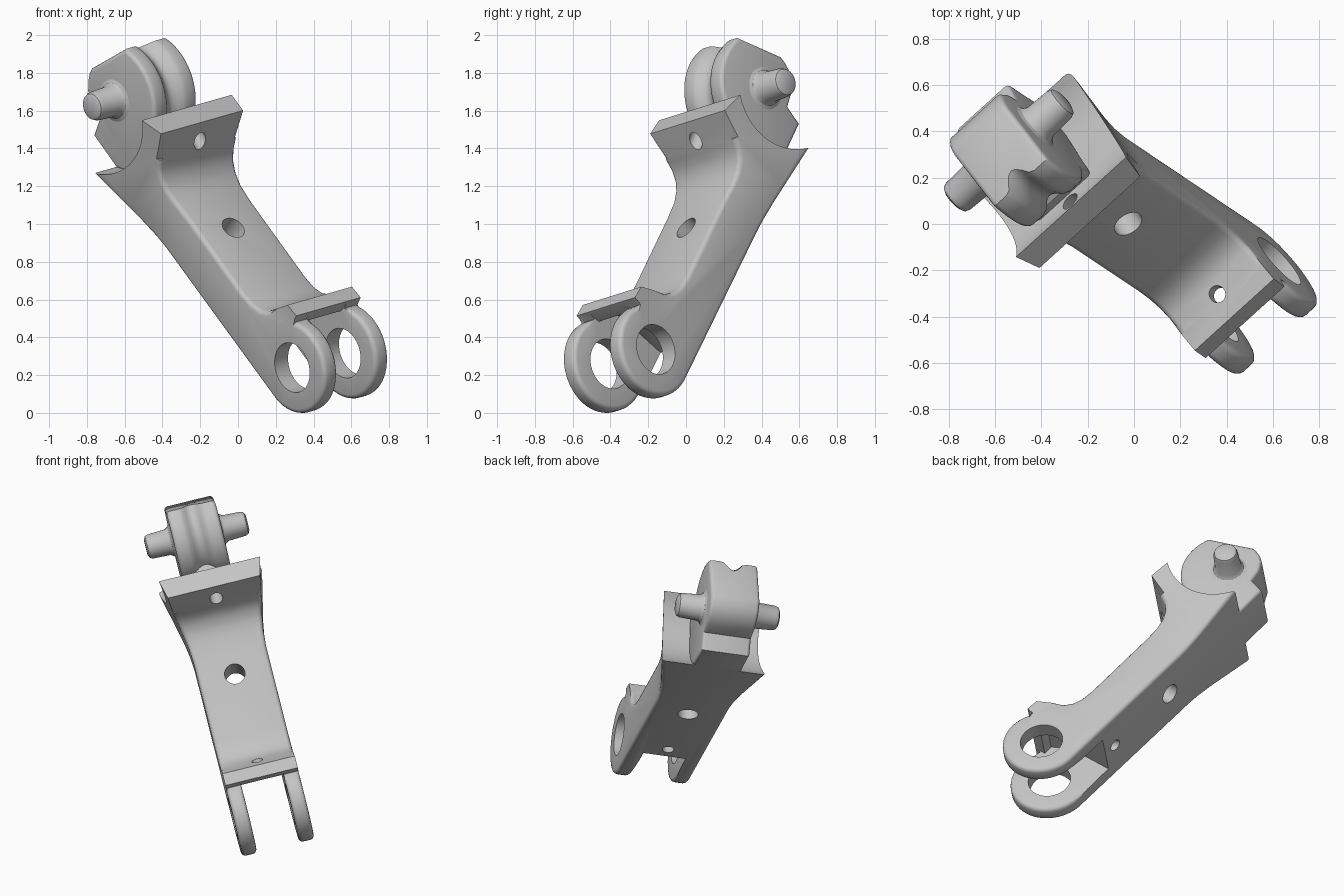
import bpy, bmesh
from math import sin, cos, radians
from mathutils import Vector, Matrix

if "Cube" in bpy.data.objects:
    bpy.data.objects.remove(bpy.data.objects["Cube"])

# Tilted frame of the link: local x = hinge axis, y = along the link, z = out of the channel
along = Vector((-0.537, 0.352, 0.766)).normalized()
hinge = Vector((0.715, 0.664, 0.221))
hinge = (hinge - along * hinge.dot(along)).normalized()
out = hinge.cross(along)
FRAME = Matrix.Translation((0.457, -0.314, 0.288)) @ Matrix((hinge, along, out)).transposed().to_4x4()
TIP = 1.83          # distance between the two hinge axes
MID = -0.02         # sideways centre of the wheel

grey = bpy.data.materials.new("plain grey")
grey.use_nodes = True
grey.diffuse_color = (0.55, 0.55, 0.55, 1)
grey.node_tree.nodes["Principled BSDF"].inputs["Base Color"].default_value = (0.55, 0.55, 0.55, 1)


def finish(bm, name):
    bmesh.ops.recalc_face_normals(bm, faces=bm.faces)
    mesh = bpy.data.meshes.new(name)
    bm.to_mesh(mesh)
    bm.free()
    mesh.materials.append(grey)
    ob = bpy.data.objects.new(name, mesh)
    bpy.context.collection.objects.link(ob)
    ob.matrix_world = FRAME
    return ob


def prism(name, points, low, high, place):
    """Extrude a closed outline between two depths; place(a, b, depth) gives the point."""
    bm = bmesh.new()
    ends = [[bm.verts.new(place(a, b, d)) for a, b in points] for d in (low, high)]
    bm.faces.new(ends[0])
    bm.faces.new(ends[1])
    n = len(points)
    for i in range(n):
        j = (i + 1) % n
        bm.faces.new((ends[0][i], ends[0][j], ends[1][j], ends[1][i]))
    return finish(bm, name)


def side_view(a, b, d):
    return (d, a, b)


def plan_view(a, b, d):
    return (b, a, d)


def arc(y, z, r, start, end, n):
    angles = [radians(start + (end - start) * i / n) for i in range(n + 1)]
    return [(y + r * cos(t), z + r * sin(t)) for t in angles]


def rod(name, start, end, r, n=32):
    """Round cutter between two local points."""
    a, b = Vector(start), Vector(end)
    turn = (b - a).to_track_quat('Z', 'Y').to_matrix().to_4x4()
    bm = bmesh.new()
    bmesh.ops.create_cone(bm, cap_ends=True, segments=n, radius1=r, radius2=r, depth=(b - a).length,
                          matrix=Matrix.Translation((a + b) / 2) @ turn)
    return finish(bm, name)


def apply(ob, mod):
    bpy.ops.object.select_all(action='DESELECT')
    bpy.context.view_layer.objects.active = ob
    ob.select_set(True)
    bpy.ops.object.modifier_apply(modifier=mod.name)


def boolean(ob, cutter, kind='DIFFERENCE'):
    cutter.hide_render = True
    mod = ob.modifiers.new("cut", 'BOOLEAN')
    mod.operation, mod.object, mod.solver = kind, cutter, 'EXACT'
    apply(ob, mod)
    bpy.data.objects.remove(cutter)


def round_side_edges(ob, width, allowed):
    """Round the convex side edges whose middle is allowed; edges along the hinge stay crisp."""
    bm = bmesh.new()
    bm.from_mesh(ob.data)
    weight = bm.edges.layers.float.new("bevel_weight_edge")
    for e in bm.edges:
        step = e.verts[1].co - e.verts[0].co
        middle = (e.verts[0].co + e.verts[1].co) / 2
        if (len(e.link_faces) == 2 and e.is_convex and e.calc_face_angle() > radians(50)
                and abs(step.x) < 0.8 * step.length and allowed(middle)):
            e[weight] = 1
    bm.to_mesh(ob.data)
    bm.free()
    mod = ob.modifiers.new("round", 'BEVEL')
    mod.width, mod.segments, mod.limit_method = width, 3, 'WEIGHT'
    mod.use_clamp_overlap = False
    apply(ob, mod)


def soft_on_body(p):
    """Everything but the pocket rim, the bores and holes, the lips and the slot end."""
    from_tip = Vector((p.y - TIP, p.z)).length
    from_lug = Vector((p.y, p.z)).length
    lip = p.z > 0.195 and p.y > 0.14
    outside = abs(p.x) > 0.2 or (abs(p.x) > 0.13 and p.y < 0.12)
    return from_tip > 0.38 and from_lug > 0.16 and outside and not lip


def smooth(ob):
    bpy.ops.object.select_all(action='DESELECT')
    bpy.context.view_layer.objects.active = ob
    ob.select_set(True)
    bpy.ops.object.shade_smooth_by_angle(angle=radians(32))


# Link body: side outline with round lug end, two lips and the hollow channel
outline = arc(0, 0, 0.25, 265, 53, 30) + [
    (0.16, 0.25), (0.24, 0.243), (0.28, 0.16), (0.32, 0.085), (0.36, 0.045), (0.42, 0.02), (0.5, 0.01),
    (1.14, 0), (1.21, 0.01), (1.27, 0.035), (1.31, 0.075), (1.34, 0.13), (1.42, 0.268),
    (1.65, 0.21), (1.65, -0.287), (1.2, -0.277)]
body = prism("link_body", outline, -0.5, 0.5, side_view)

# Width outline: straight shank that flares into the wings
edge = [(-0.4, 0.235), (1.03, 0.235), (1.13, 0.242), (1.23, 0.258), (1.33, 0.28), (1.7, 0.362)]
plan = edge + [(y, -x) for y, x in reversed(edge)]
boolean(body, prism("width_cutter", plan, -0.6, 0.6, plan_view), 'INTERSECT')

# Round pocket for the wheel, and slot between the lugs running under the lower lip
boolean(body, rod("pocket_cutter", (-0.6, TIP, 0), (0.6, TIP, 0), 0.37, 64))
slot = [(-0.5, -0.5), (0.28, -0.5), (0.28, 0.06), (0.22, 0.17), (0.157, 0.17), (0.157, 0.4), (-0.5, 0.4)]
boolean(body, prism("slot_cutter", slot, -0.137, 0.137, side_view))

# Lug bores, centre hole and cord holes
boolean(body, rod("bore_cutter", (-0.5, 0, 0), (0.5, 0, 0), 0.135, 40))
boolean(body, rod("centre_hole_cutter", (0, 0.9, -0.5), (0, 0.9, 0.3), 0.065))
boolean(body, rod("upper_cord_cutter", (0, 1.2, 0.165), (0, 1.62, 0.185), 0.041))
boolean(body, rod("lower_cord_cutter", (0, 0.17, 0.11), (0, 0.42, 0.165), 0.036))
boolean(body, rod("back_hole_cutter", (0, 0.42, -0.35), (0, 0.22, 0.05), 0.036))
round_side_edges(body, 0.025, soft_on_body)
smooth(body)

# Wheel with flat crown, neck and back tongue
wheel_outline = arc(TIP, 0, 0.308, 155, 65, 22) + [(TIP + a, b) for a, b in (
    (0.228, -0.01), (0.222, -0.045), (0.205, -0.085), (0.17, -0.13), (0.1, -0.165), (0.016, -0.178),
    (-0.016, -0.287), (-0.24, -0.286), (-0.37, -0.2), (-0.37, 0.12))]
wheel = prism("wheel", wheel_outline, MID - 0.158, MID + 0.158, side_view)
round_side_edges(wheel, 0.022, lambda p: True)

# Soft cord groove swept around the front of the rim
half = [(0.085, 0.345), (0.085, 0.309), (0.06, 0.301), (0.04, 0.281), (0.02, 0.267)]
section = half + [(0, 0.262)] + [(-x, r) for x, r in reversed(half)]
bm = bmesh.new()
rows = []
for i in range(41):
    t = radians(45 + 105 * i / 40)
    rows.append([bm.verts.new((MID + x, TIP + r * cos(t), r * sin(t))) for x, r in section])
for p, q in zip(rows, rows[1:]):
    for i in range(len(section)):
        j = (i + 1) % len(section)
        bm.faces.new((p[i], p[j], q[j], q[i]))
bm.faces.new(rows[0])
bm.faces.new(rows[-1])
boolean(wheel, finish(bm, "groove_cutter"))
smooth(wheel)

# Axle pins with flared roots, one on each side
steps = [(0.14, 0.12), (0.158, 0.115), (0.166, 0.097), (0.188, 0.083), (0.3, 0.078), (0.32, 0.07), (0.33, 0.05)]
for name, sign in (("left_axle_pin", 1), ("right_axle_pin", -1)):
    bm = bmesh.new()
    rows = [[bm.verts.new((MID + sign * x, TIP + b, c)) for b, c in arc(0, 0, r, 0, 348.75, 31)] for x, r in steps]
    for p, q in zip(rows, rows[1:]):
        for i in range(32):
            j = (i + 1) % 32
            bm.faces.new((p[i], p[j], q[j], q[i]))
    bm.faces.new(rows[0])
    bm.faces.new(rows[-1])
    smooth(finish(bm, name))
